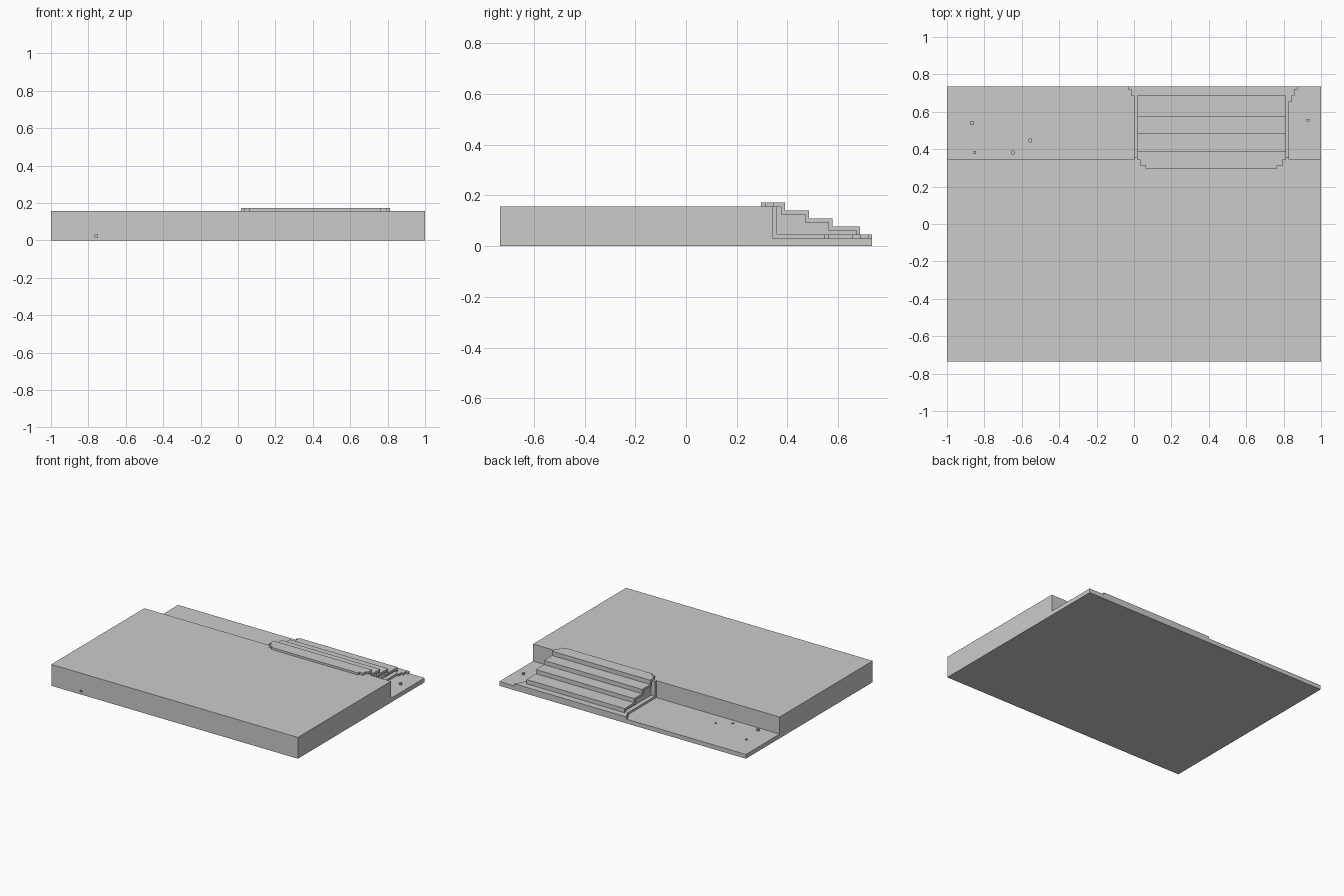
import bpy, bmesh
from mathutils import Vector

if "Cube" in bpy.data.objects:
    bpy.data.objects.remove(bpy.data.objects["Cube"])

V = 1 / 64  # one block of the grid-like model


def prism(name, pts, lo, hi, axis):
    """Extrude a closed outline along x (pts are y,z) or z (pts are x,y)."""
    def place(p, t):
        return Vector((t, p[0], p[1]) if axis == 'x' else (p[0], p[1], t)) * V
    bm = bmesh.new()
    face = bm.faces.new([bm.verts.new(place(p, lo)) for p in pts])
    new = bmesh.ops.extrude_face_region(bm, geom=[face])['geom']
    shift = Vector((hi - lo, 0, 0) if axis == 'x' else (0, 0, hi - lo)) * V
    bmesh.ops.translate(bm, vec=shift,
                        verts=[v for v in new if isinstance(v, bmesh.types.BMVert)])
    bmesh.ops.recalc_face_normals(bm, faces=bm.faces[:])
    return finish(name, bm)


def blocks(name, corners, pad=0.0):
    """Unit blocks at the given low corners."""
    bm = bmesh.new()
    for c in corners:
        made = bmesh.ops.create_cube(bm, size=V)['verts']
        bmesh.ops.translate(bm, verts=made, vec=(Vector(c) + Vector((.5, .5, .5))) * V)
    return finish(name, bm)


def finish(name, bm):
    me = bpy.data.meshes.new(name)
    bm.to_mesh(me)
    bm.free()
    ob = bpy.data.objects.new(name, me)
    bpy.context.collection.objects.link(ob)
    return ob


# Ground: high plateau in front, low terrace behind
ground = prism('ground', [(-47, 0), (47, 0), (47, 2), (22, 2), (22, 10), (-47, 10)],
               -64, 64, 'x')

# Missing blocks in the ground
holes = blocks('ground_holes', [(-56, 34, 1), (-42, 24, 1), (-36, 28, 1), (-49, -47, 1)])
holes.hide_render = True
holes.hide_viewport = True
cut = ground.modifiers.new('holes', 'BOOLEAN')
cut.object = holes
cut.operation = 'DIFFERENCE'
cut.solver = 'EXACT'

# Loose stones on the terrace
blocks('stones', [(-55, 24, 2), (59, 35, 2)])

# Path on the terrace, flaring at the back edge
prism('path', [(0, 22), (53, 22), (53, 42), (54, 42), (54, 44), (55, 44), (55, 46),
               (56, 46), (56, 47), (-2, 47), (-2, 46), (-1, 46), (-1, 44), (0, 44)],
      2, 3, 'z')

# Backing strip against the plateau wall
prism('wall_strip', [(22, 3), (23, 3), (23, 10), (22, 10)], 0, 53, 'x')

# Stair covering: one block thick band along the steps
steps = [(25, 11), (31, 9), (37, 7), (44, 5)]  # front edge, height
outer = [(22, 11)]
for i, (y, z) in enumerate(steps):
    below = steps[i + 1][1] if i < 3 else 3
    outer += [(y, z), (y, below)]
inner = [(y - (i > 0), z - 1) for i, (y, z) in enumerate(outer)]
inner[-1] = (43, 3)
prism('stair_treads', outer + inner[::-1], 1, 52, 'x')

# Stair core, set in from the treads
prism('stair_core', inner + [(22, 3)], 2, 51, 'x')

# Landing lip lying on the plateau, with stepped corners
prism('landing', [(1, 22), (2, 22), (2, 20), (4, 20), (4, 19), (49, 19), (49, 20),
                  (51, 20), (51, 22), (52, 22)], 10, 11, 'z')
